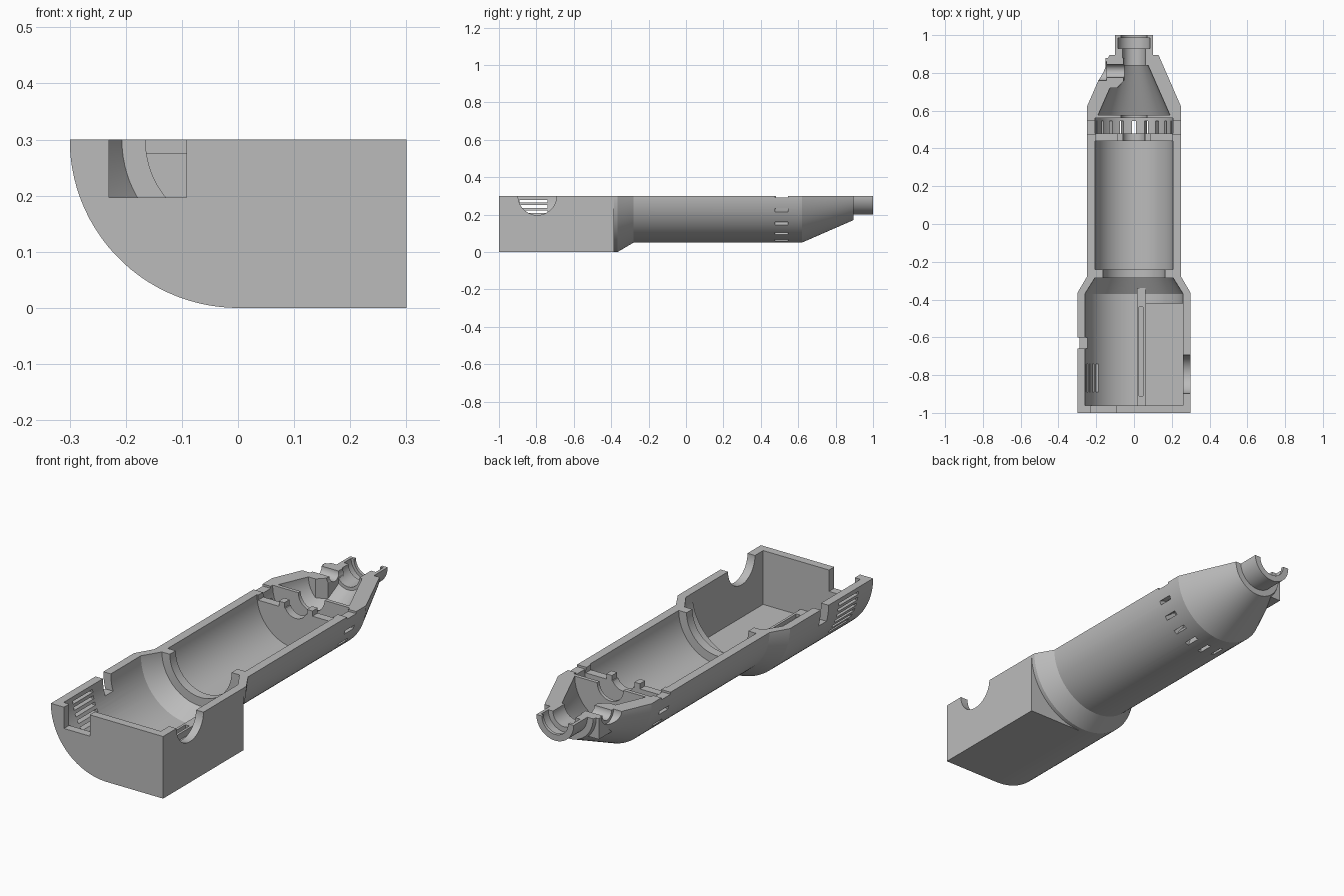
import bpy, bmesh, math
from mathutils import Matrix

if "Cube" in bpy.data.objects:
    bpy.data.objects.remove(bpy.data.objects["Cube"])

AXIS_Z = 0.3      # height of the split plane and of the main axis
SEGMENTS = 96

grey = bpy.data.materials.new("light_grey_plastic")
grey.use_nodes = True
grey.diffuse_color = (0.5, 0.5, 0.5, 1)
grey.node_tree.nodes["Principled BSDF"].inputs["Base Color"].default_value = (0.5, 0.5, 0.5, 1)


def add_object(name, bm):
    bmesh.ops.recalc_face_normals(bm, faces=bm.faces)
    mesh = bpy.data.meshes.new(name)
    bm.to_mesh(mesh)
    bm.free()
    mesh.materials.append(grey)
    obj = bpy.data.objects.new(name, mesh)
    bpy.context.collection.objects.link(obj)
    return obj


def box(name, xs, ys, zs, turn=None):
    """Box between limits; turn spins it about the main axis."""
    bm = bmesh.new()
    bmesh.ops.create_cube(bm, size=1)
    for v in bm.verts:
        for i, (low, high) in enumerate((xs, ys, zs)):
            v.co[i] = low if v.co[i] < 0 else high
    if turn is not None:
        bm.transform(Matrix.Translation((0, 0, AXIS_Z)) @ Matrix.Rotation(turn, 4, 'Y'))
    return add_object(name, bm)


def revolve(name, profile):
    """Solid of revolution about the main axis from (y, radius) points."""
    bm = bmesh.new()
    rings = []
    for y, r in profile:
        ring = []
        for i in range(SEGMENTS):
            a = math.tau * (i + 0.5) / SEGMENTS
            ring.append(bm.verts.new((r * math.cos(a), y, AXIS_Z + r * math.sin(a))))
        rings.append(ring)
    for a, b in zip(rings, rings[1:]):
        for i in range(SEGMENTS):
            j = (i + 1) % SEGMENTS
            bm.faces.new((a[i], a[j], b[j], b[i]))
    bm.faces.new(rings[0])
    bm.faces.new(rings[-1])
    return add_object(name, bm)


def cross_cylinder(name, radius, x0, x1, y):
    """Cylinder lying along x on the split plane."""
    bm = bmesh.new()
    bmesh.ops.create_cone(bm, cap_ends=True, segments=48, radius1=radius,
                          radius2=radius, depth=x1 - x0)
    bm.transform(Matrix.Translation(((x0 + x1) / 2, y, AXIS_Z))
                 @ Matrix.Rotation(math.pi / 2, 4, 'Y')
                 @ Matrix.Rotation(math.pi / 48, 4, 'Z'))
    return add_object(name, bm)


def combine(target, tool, operation):
    bpy.context.view_layer.objects.active = target
    mod = target.modifiers.new("combine", 'BOOLEAN')
    mod.operation = operation
    mod.solver = 'EXACT'
    mod.object = tool
    bpy.ops.object.modifier_apply(modifier=mod.name)
    bpy.data.objects.remove(tool)


def cut(target, tool):
    combine(target, tool, 'DIFFERENCE')


# Outer body: round barrel, tapered nose, neck, and the squared front corner
housing = revolve("housing", [(-1, .3), (-.365, .3), (-.28, .25), (.62, .25),
                              (.895, .13), (.895, .1), (1, .1)])
combine(housing, box("corner", (0, .3), (-1, -.385), (0, .45)), 'UNION')

# Main cavity with the motor ring, two bulkheads and the nose bore
cut(housing, revolve("cavity", [
    (-.96, .26), (-.37, .26), (-.285, .207), (-.285, .165), (-.24, .165),
    (-.24, .207), (.44, .207), (.44, .06), (.48, .06), (.48, .207), (.56, .207),
    (.56, .07), (.578, .07), (.578, .19), (.84, .075), (.84, .06),
    (.93, .06), (.93, .085), (.985, .085), (.985, .07), (1.02, .07)]))
cut(housing, box("corner_cavity", (.06, .26), (-.96, -.42), (.04, .5)))

# Boss inside the nose for the side button
boss = box("boss", (-.15, -.05), (.72, .88), (.2, .4))
bm = bmesh.new()
bm.from_mesh(boss.data)
edges = [e for e in bm.edges if all(v.co.x > -.1 and v.co.y < .8 for v in e.verts)]
bmesh.ops.bevel(bm, geom=edges, offset=.04, segments=1, affect='EDGES')
bm.to_mesh(boss.data)
bm.free()
combine(housing, boss, 'UNION')
cut(housing, revolve("nose_bore", [(.7, .055), (.94, .055)]))

# Remove the upper half at the split plane
cut(housing, box("upper_half", (-1, 1), (-2, 2), (AXIS_Z, 2)))

# Side openings: button bore, cable hole
cut(housing, cross_cylinder("button_bore", .035, -.3, -.02, .81))
cut(housing, cross_cylinder("button_seat", .05, -.3, -.145, .81))
cut(housing, cross_cylinder("cable_hole", .103, .2, .4, -.795))

# Notches in the front wall and the right rim, lowered bulkhead top
cut(housing, box("front_notch", (-.23, -.092), (-1.1, -.955), (.197, .4)))
cut(housing, box("rim_notch", (-.4, -.2), (-.66, -.6), (.22, .4)))
cut(housing, box("bulkhead_top", (-.2, .2), (.43, .49), (.275, .4)))

# Horizontal air slots in the right wall
for i in range(6):
    z = .12 + .029 * i
    cut(housing, box("air_slot", (-.4, -.1), (-.89, -.74), (z, z + .014)))

# Radial vents around the barrel
for i in range(11):
    cut(housing, box("vent", (.18, .35), (.475, .545), (-.01, .01),
                     turn=math.radians(18 * i)))

# Guide rail on the floor with a long groove
rail = box("guide_rail", (.015, .06), (-.97, -.34), (.025, .07))
cut(rail, box("groove", (.027, .048), (-.91, -.44), (.045, .2)))

# Two posts standing on the bulkhead
for side, x in (("left", .06), ("right", -.09)):
    box(side + "_post", (x, x + .03), (.44, .48), (.2, AXIS_Z))

# Smooth the round surfaces, keep edges crisp
bpy.ops.object.select_all(action='DESELECT')
housing.select_set(True)
bpy.context.view_layer.objects.active = housing
bpy.ops.object.shade_smooth_by_angle(angle=math.radians(20))
